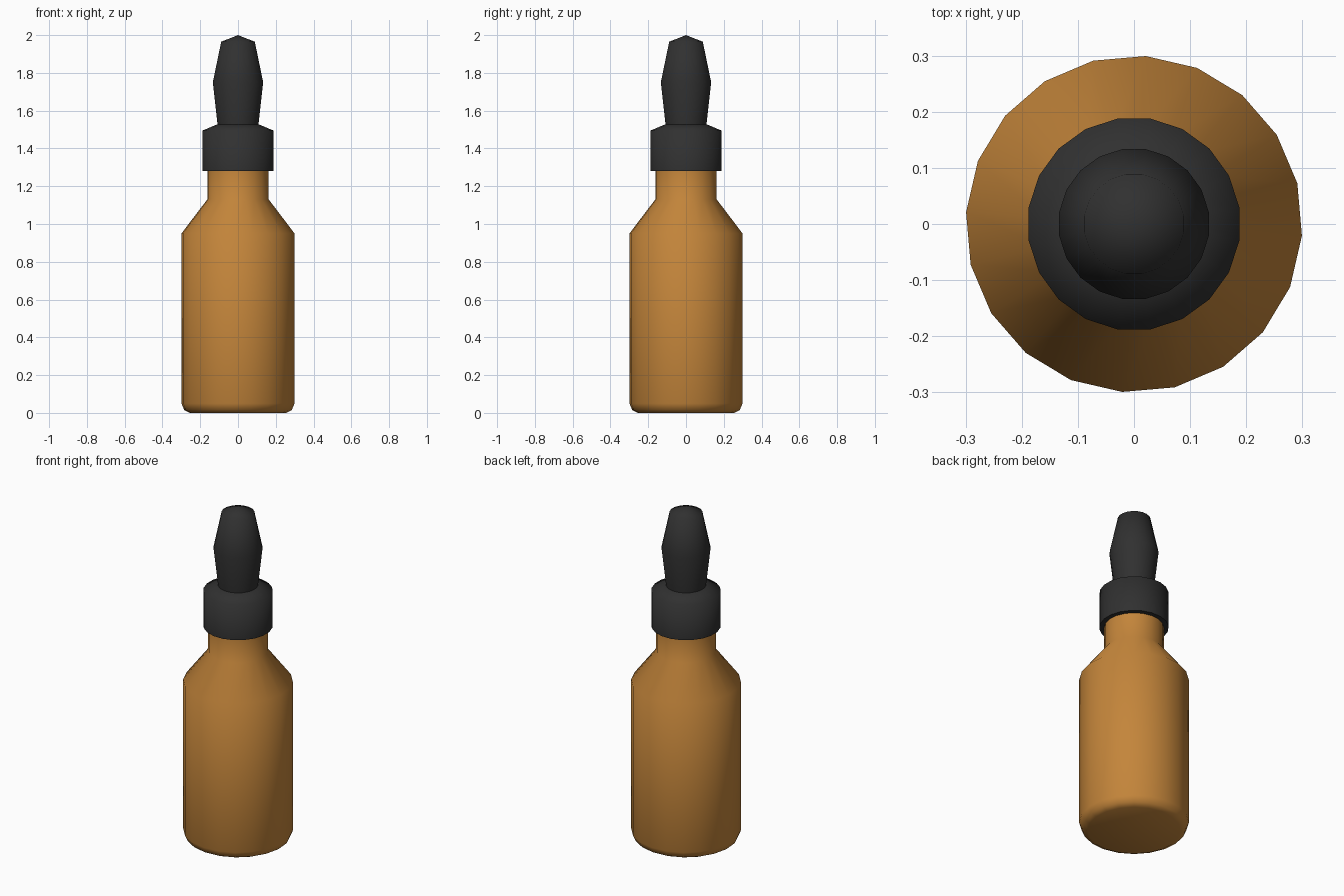
import bpy
import math

cube = bpy.data.objects.get("Cube")
if cube:
    bpy.data.objects.remove(cube, do_unlink=True)


def make_material(name, color):
    mat = bpy.data.materials.new(name)
    mat.use_nodes = True
    mat.diffuse_color = color
    mat.node_tree.nodes["Principled BSDF"].inputs["Base Color"].default_value = color
    return mat


def lathe(name, profile, segments, offset, mat, angle):
    """Revolve (radius, height) points around z; zero radius makes a pole."""
    verts, rings = [], []
    for r, z in profile:
        count = segments if r > 0 else 1
        rings.append([len(verts) + i for i in range(count)])
        for i in range(count):
            a = math.radians(offset) + i * math.tau / segments
            verts.append((r * math.cos(a), r * math.sin(a), z))
    faces = []
    for low, high in zip(rings, rings[1:]):
        for i in range(segments):
            j = (i + 1) % segments
            if len(low) == 1:
                faces.append((low[0], high[j], high[i]))
            elif len(high) == 1:
                faces.append((low[i], low[j], high[0]))
            else:
                faces.append((low[i], low[j], high[j], high[i]))
    mesh = bpy.data.meshes.new(name)
    mesh.from_pydata(verts, [], faces)
    mesh.materials.append(mat)
    obj = bpy.data.objects.new(name, mesh)
    bpy.context.collection.objects.link(obj)
    bpy.ops.object.select_all(action="DESELECT")
    obj.select_set(True)
    bpy.context.view_layer.objects.active = obj
    bpy.ops.object.shade_smooth_by_angle(angle=math.radians(angle))
    return obj


amber = make_material("amber glass", (0.55, 0.235, 0.043, 1))
black = make_material("black rubber", (0.03, 0.03, 0.03, 1))

# Glass bottle: rounded base, straight wall, sloped shoulder, neck
lathe("bottle", [(0, 0), (0.255, 0), (0.285, 0.015), (0.3, 0.05), (0.3, 0.95),
                 (0.163, 1.13), (0.163, 1.3), (0, 1.3)], 20, -4, amber, 60)

# Screw cap with a low sloped top
lathe("cap", [(0, 1.28), (0.19, 1.28), (0.19, 1.495), (0.105, 1.53), (0, 1.53)],
      20, 9, black, 70)

# Squeeze bulb, widest in the middle, with a shallow pointed top
lathe("dropper_bulb", [(0, 1.52), (0.109, 1.52), (0.135, 1.75), (0.09, 1.965),
                       (0, 2.0)], 20, 9, black, 70)
